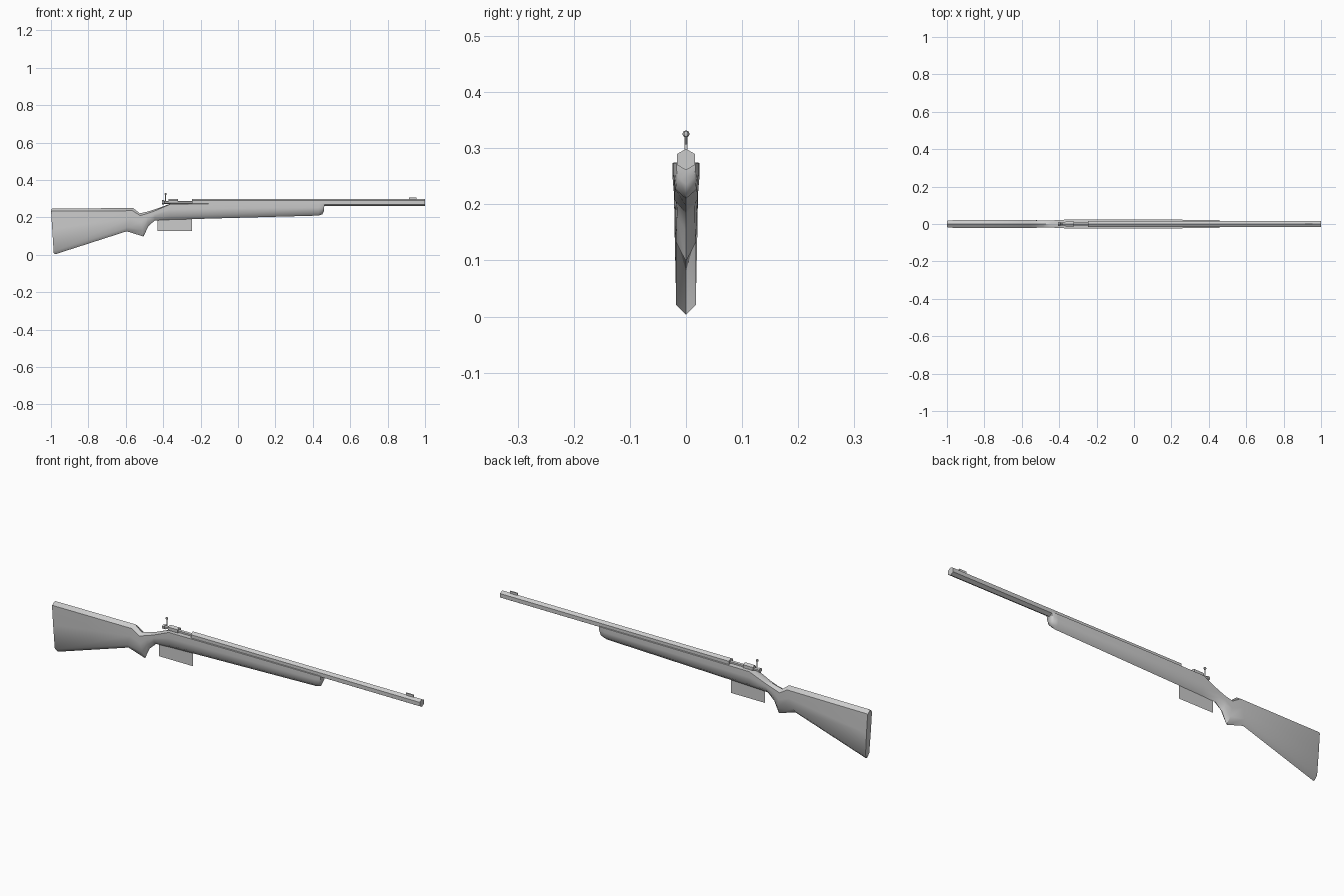
import bpy, bmesh, math
from mathutils import Matrix

if "Cube" in bpy.data.objects:
    bpy.data.objects.remove(bpy.data.objects["Cube"])


def finish(bm, name, smooth=None):
    bmesh.ops.recalc_face_normals(bm, faces=bm.faces)
    me = bpy.data.meshes.new(name)
    bm.to_mesh(me)
    bm.free()
    ob = bpy.data.objects.new(name, me)
    bpy.context.collection.objects.link(ob)
    if smooth:
        bpy.ops.object.select_all(action='DESELECT')
        ob.select_set(True)
        bpy.context.view_layer.objects.active = ob
        bpy.ops.object.shade_smooth_by_angle(angle=math.radians(smooth))
    return ob


def loft(name, rings, smooth=None):
    bm = bmesh.new()
    loops = [[bm.verts.new(p) for p in r] for r in rings]
    n = len(loops[0])
    for a, b in zip(loops, loops[1:]):
        for i in range(n):
            bm.faces.new((a[i], a[(i + 1) % n], b[(i + 1) % n], b[i]))
    bm.faces.new(loops[0])
    bm.faces.new(loops[-1])
    return finish(bm, name, smooth)


def rod(name, stations, z, sides=6):
    """Six-sided rod along x from (x, radius) stations, corner upwards."""
    angles = [2 * math.pi * i / sides for i in range(sides)]
    return loft(name, [[(x, r * math.sin(a), z + r * math.cos(a)) for a in angles]
                       for x, r in stations], 40)


def box(name, x0, x1, y, z0, z1):
    bm = bmesh.new()
    m = Matrix.Translation(((x0 + x1) / 2, 0, (z0 + z1) / 2)) @ \
        Matrix.Diagonal((x1 - x0, 2 * y, z1 - z0, 1))
    bmesh.ops.create_cube(bm, size=1, matrix=m)
    return finish(bm, name)


def section(xt, zt, xb, zb, w, drop, vee):
    """Stock slice: crowned top, full sides and a V-shaped underside."""
    h = zt - zb
    half = [(w, zt - drop), (w, zt - drop - 0.45 * (h - drop - vee)),
            (0.87 * w, zb + vee)]
    outline = [(0, zt)] + half + [(0, zb)] + [(-y, z) for y, z in reversed(half)]
    return [(xt + (xb - xt) * (zt - z) / h, y, z) for y, z in outline]


# Stock: x top, z top, x bottom, z bottom, half width, crown drop, V depth
stock = [
    (-1.00, 0.242, -0.985, 0.008, 0.017, 0.012, 0.017),
    (-0.993, 0.248, -0.978, 0.003, 0.020, 0.014, 0.018),
    (-0.56, 0.250, -0.595, 0.126, 0.021, 0.014, 0.022),
    (-0.525, 0.222, -0.505, 0.098, 0.020, 0.012, 0.034),
    (-0.485, 0.231, -0.48, 0.152, 0.018, 0.010, 0.026),
    (-0.445, 0.243, -0.445, 0.184, 0.019, 0.008, 0.018),
    (-0.36, 0.274, -0.36, 0.188, 0.0235, 0.002, 0.020),
    (-0.04, 0.276, -0.04, 0.197, 0.024, 0.002, 0.020),
    (0.43, 0.276, 0.43, 0.210, 0.022, 0.002, 0.017),
    (0.455, 0.276, 0.45, 0.216, 0.020, 0.002, 0.017),
    (0.462, 0.275, 0.460, 0.235, 0.017, 0.002, 0.014),
]
loft("stock", [section(*s) for s in stock], 45)

# Barrel and front sight
rod("barrel", [(-0.245, 0.019), (1.0, 0.019)], 0.280)
box("front_sight", 0.915, 0.955, 0.003, 0.293, 0.308)

# Bolt with its stepped collar
rod("bolt", [(-0.405, 0.012), (-0.395, 0.012), (-0.394, 0.008), (-0.245, 0.008)], 0.281)
rod("bolt_collar", [(-0.372, 0.013), (-0.362, 0.015), (-0.32, 0.015)], 0.284)

# Upright bolt handle and knob
bm = bmesh.new()
bmesh.ops.create_cone(bm, cap_ends=True, segments=6, radius1=0.0025, radius2=0.0025,
                      depth=0.045, matrix=Matrix.Translation((-0.387, 0, 0.300)))
finish(bm, "bolt_handle", 40)
bm = bmesh.new()
bmesh.ops.create_uvsphere(bm, u_segments=6, v_segments=4, radius=0.0065,
                          matrix=Matrix.Translation((-0.387, 0, 0.3255)))
finish(bm, "bolt_knob", 40)

# Magazine: a single flat plate
bm = bmesh.new()
bm.faces.new([bm.verts.new((x, 0, z)) for x, z in
              ((-0.43, 0.128), (-0.245, 0.128), (-0.245, 0.195), (-0.43, 0.195))])
finish(bm, "magazine_plate")
